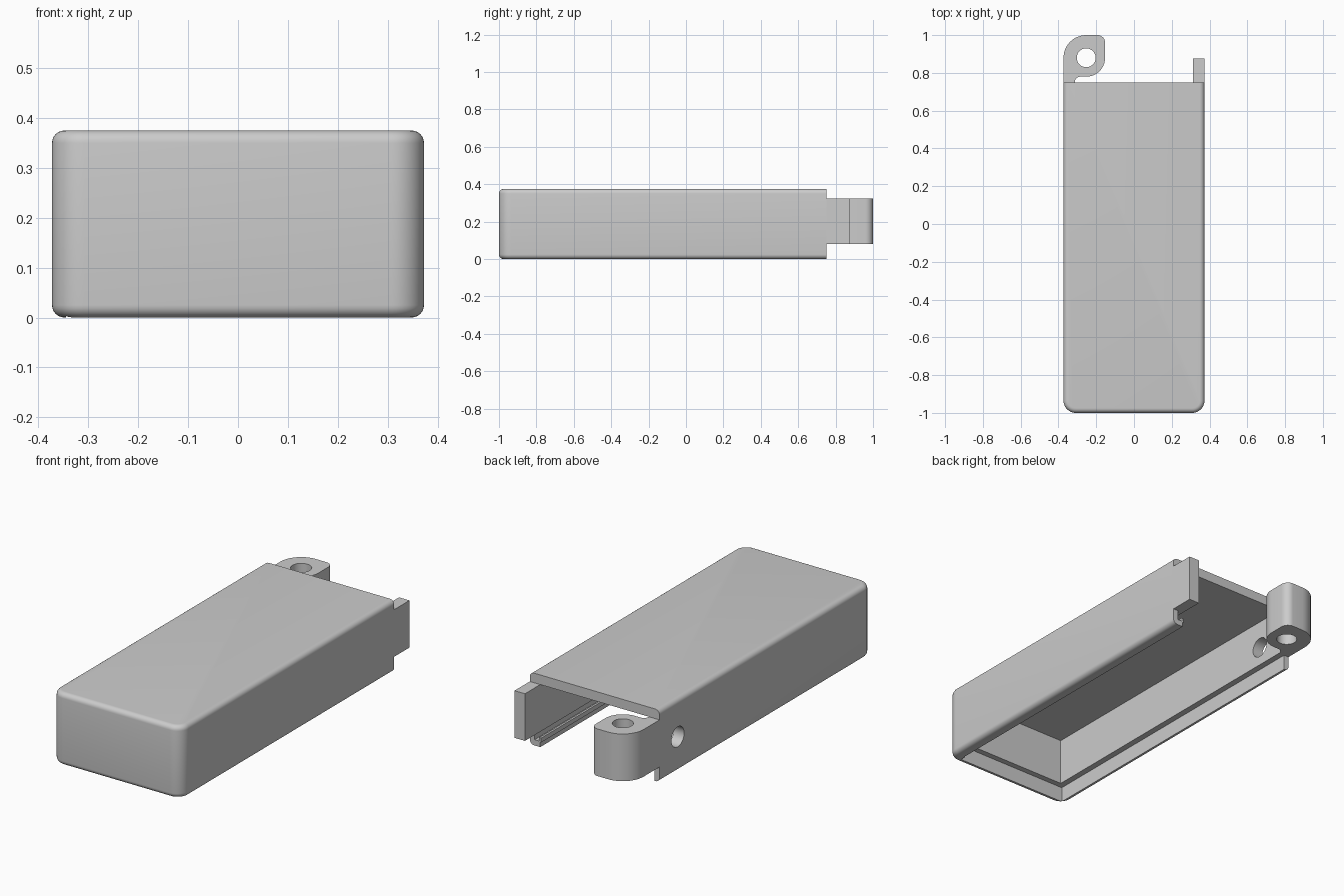
import bpy, bmesh
from math import sin, cos, pi, radians
from mathutils import Matrix

cube = bpy.data.objects.get("Cube")
if cube:
    bpy.data.objects.remove(cube, do_unlink=True)

grey = bpy.data.materials.new("light_grey_plastic")
grey.use_nodes = True
grey.diffuse_color = (0.6, 0.6, 0.6, 1)
grey.node_tree.nodes["Principled BSDF"].inputs["Base Color"].default_value = (0.6, 0.6, 0.6, 1)


def finish(bm, name):
    bmesh.ops.recalc_face_normals(bm, faces=bm.faces[:])
    mesh = bpy.data.meshes.new(name)
    bm.to_mesh(mesh)
    bm.free()
    obj = bpy.data.objects.new(name, mesh)
    bpy.context.collection.objects.link(obj)
    mesh.materials.append(grey)
    return obj


def box_mesh(x, y, z):
    bm = bmesh.new()
    bmesh.ops.create_cube(bm, size=1)
    for v in bm.verts:
        v.co = [a + (b - a) * (c + 0.5) for (a, b), c in zip((x, y, z), v.co)]
    return bm


def box(name, x, y, z):
    return finish(box_mesh(x, y, z), name)


def cylinder(name, centre, radius, depth, axis="Z"):
    bm = bmesh.new()
    turn = Matrix.Rotation(radians(90), 4, "Y") if axis == "X" else Matrix()
    bmesh.ops.create_cone(bm, cap_ends=True, segments=48, radius1=radius, radius2=radius,
                          depth=depth, matrix=Matrix.Translation(centre) @ turn)
    return finish(bm, name)


def cut(obj, cutter):
    mod = obj.modifiers.new(cutter.name, "BOOLEAN")
    mod.operation = "DIFFERENCE"
    mod.solver = "EXACT"
    mod.object = cutter
    bpy.context.view_layer.objects.active = obj
    bpy.ops.object.modifier_apply(modifier=mod.name)
    bpy.data.objects.remove(cutter, do_unlink=True)


def smooth(obj):
    bpy.ops.object.select_all(action="DESELECT")
    obj.select_set(True)
    bpy.context.view_layer.objects.active = obj
    bpy.ops.object.shade_smooth_by_angle(angle=radians(30))


def arc(cx, cy, r, start, end, steps=12):
    return [(cx + r * cos(radians(start + (end - start) * i / steps)),
             cy + r * sin(radians(start + (end - start) * i / steps))) for i in range(steps + 1)]


W, BACK, H = 0.373, 0.75, 0.375
WALL, INNER = 0.06, 0.313
LOW, CEIL = 0.08, 0.325

# Case shell: round the front corners, then the top and bottom rims
bm = box_mesh((-W, W), (-1, BACK), (0, H))
corners = [e for e in bm.edges if all(v.co.y < -0.9 for v in e.verts)
           and abs(e.verts[0].co.z - e.verts[1].co.z) > 0.1]
bmesh.ops.bevel(bm, geom=corners, offset=0.065, segments=10, profile=0.5, affect="EDGES")
rims = [e for e in bm.edges if abs(e.verts[0].co.z - e.verts[1].co.z) < 0.001
        and not all(v.co.y > BACK - 0.01 for v in e.verts)]
bmesh.ops.bevel(bm, geom=rims, offset=0.025, segments=6, profile=0.5, affect="EDGES")
case = finish(bm, "case_shell")

# Cavity, stepped lid seat, and the slot above the retaining lip
cut(case, box("cavity_cutter", (-INNER, INNER), (-1 + WALL, 2), (-1, CEIL)))
cut(case, box("lid_seat_cutter", (-0.345, INNER - 0.005), (-0.97, 2), (-1, LOW)))
cut(case, box("lid_slot_cutter", (0.3, 0.345), (-0.97, 2), (0.03, LOW)))
cut(case, cylinder("side_hole_cutter", (-0.35, 0.6, 0.18), 0.052, 0.2, "X"))
smooth(case)

# Upturned edge on the retaining lip
box("lip_edge", (0.308, 0.319), (-0.94, BACK), (0.025, 0.048))

# Latch tab extending the left wall
box("latch_tab", (INNER, W), (BACK - 0.01, 0.875), (LOW, CEIL))

# Hinge lug extending the right wall
outline = [(-W, BACK - 0.01), (-W, 0.88)]
outline += arc(-0.253, 0.88, 0.12, 180, 90)[1:]
outline += arc(-0.193, 0.96, 0.04, 90, 0)
outline += arc(-0.253, 0.88, 0.1, 0, -90)
outline += arc(-0.285, 0.752, 0.028, 90, 180, 8)
outline += [(-INNER, BACK - 0.01)]
bm = bmesh.new()
base = bm.faces.new([bm.verts.new((x, y, LOW)) for x, y in outline])
top = bmesh.ops.extrude_face_region(bm, geom=[base])["geom"]
bmesh.ops.translate(bm, vec=(0, 0, CEIL - LOW),
                    verts=[g for g in top if isinstance(g, bmesh.types.BMVert)])
lug = finish(bm, "hinge_lug")
cut(lug, cylinder("pin_hole_cutter", (-0.253, 0.88, 0.2), 0.05, 1))
smooth(lug)
